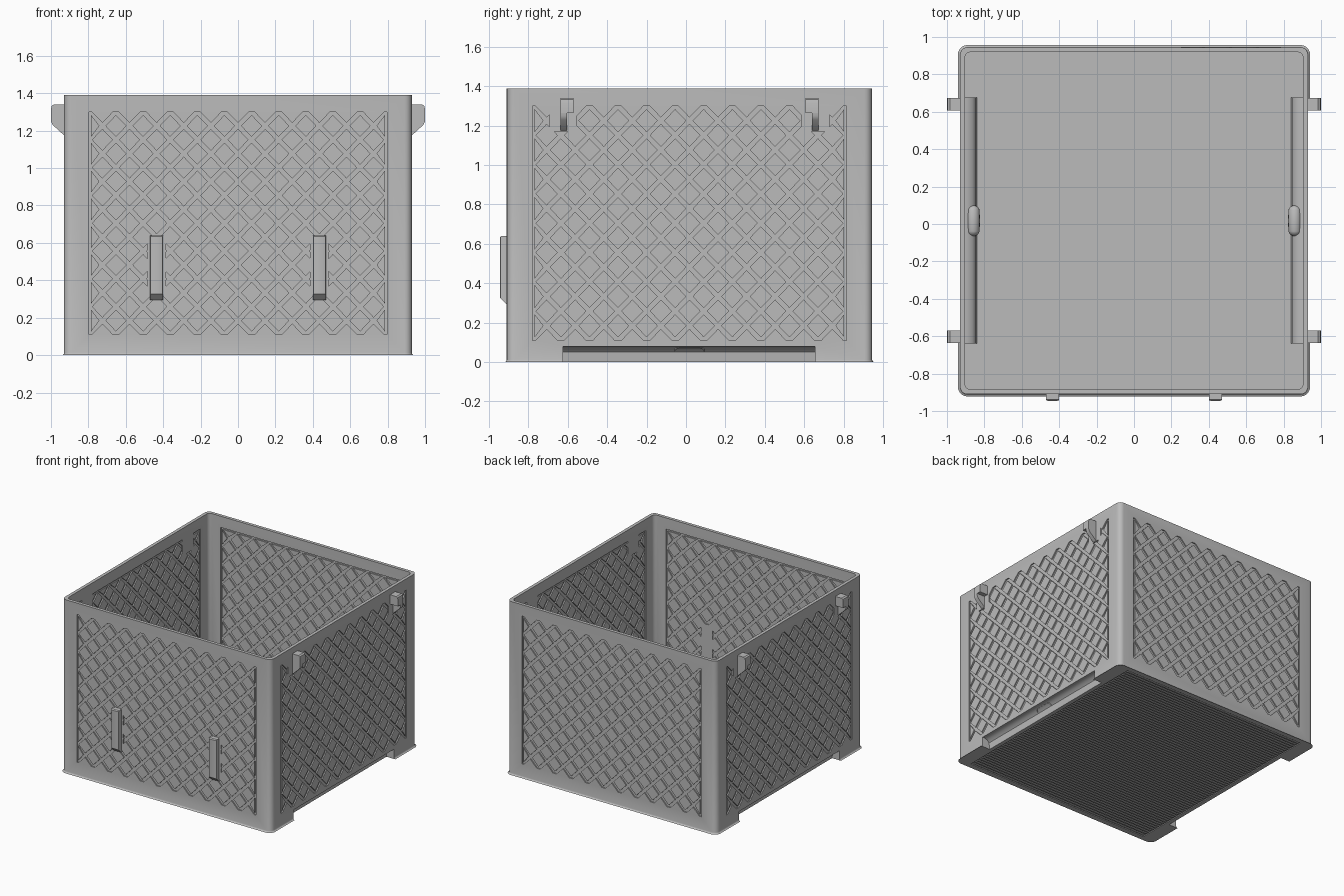
import bpy, bmesh, math
from mathutils import Vector, Matrix

if "Cube" in bpy.data.objects:
    bpy.data.objects.remove(bpy.data.objects["Cube"], do_unlink=True)

# Single grey plastic
grey = bpy.data.materials.new("grey_plastic")
grey.use_nodes = True
colour = (0.5, 0.5, 0.5, 1)
grey.diffuse_color = colour
grey.node_tree.nodes["Principled BSDF"].inputs["Base Color"].default_value = colour

# Main dimensions
HX, Y0, Y1, H = 0.93, -0.91, 0.945, 1.39
YC = (Y0 + Y1) / 2
T = 0.026                      # wall thickness
P, COLS, ROWS = 0.145, 11, 8   # lattice pitch and counts
W = P * COLS / 2               # half width of a lattice panel
Z0, Z1 = 0.11, 1.3
PZ = (Z1 - Z0) / ROWS
GAP, DEPTH = 0.016, 0.009


def finish(bm, name):
    bmesh.ops.recalc_face_normals(bm, faces=bm.faces[:])
    mesh = bpy.data.meshes.new(name)
    bm.to_mesh(mesh)
    bm.free()
    mesh.materials.append(grey)
    ob = bpy.data.objects.new(name, mesh)
    bpy.context.collection.objects.link(ob)
    return ob


def add_prism(bm, points, lo, hi, place):
    """Extrude a 2D outline between lo and hi; place(a, b, t) gives xyz."""
    ends = [[bm.verts.new(place(a, b, t)) for a, b in points] for t in (lo, hi)]
    bm.faces.new(ends[0])
    bm.faces.new(ends[1][::-1])
    n = len(points)
    for i in range(n):
        j = (i + 1) % n
        bm.faces.new((ends[0][i], ends[0][j], ends[1][j], ends[1][i]))


def add_box(bm, x, y, z):
    add_prism(bm, [(x[0], y[0]), (x[1], y[0]), (x[1], y[1]), (x[0], y[1])],
              z[0], z[1], lambda a, b, t: (a, b, t))


def box(name, x, y, z):
    bm = bmesh.new()
    add_box(bm, x, y, z)
    return finish(bm, name)


def rounded_box(name, x, y, z, radius, foot):
    """Box with rounded upright edges and a rounded bottom rim."""
    bm = bmesh.new()
    add_box(bm, x, y, z)
    upright = [e for e in bm.edges if abs(e.verts[0].co.z - e.verts[1].co.z) > 0.1]
    bmesh.ops.bevel(bm, geom=upright, offset=radius, segments=5, profile=0.5, affect='EDGES')
    rim = [e for e in bm.edges if all(abs(v.co.z - z[0]) < 1e-5 for v in e.verts)]
    bmesh.ops.bevel(bm, geom=rim, offset=foot, segments=3, profile=0.5, affect='EDGES')
    return finish(bm, name)


def cut(target, cutter):
    mod = target.modifiers.new("cut", 'BOOLEAN')
    mod.operation, mod.solver, mod.object = 'DIFFERENCE', 'EXACT', cutter
    bpy.context.view_layer.objects.active = target
    bpy.ops.object.modifier_apply(modifier=mod.name)
    bpy.data.objects.remove(cutter, do_unlink=True)


def capsule(name, centre, radius, half):
    """Pill shape lying along y."""
    bm = bmesh.new()
    bmesh.ops.create_uvsphere(bm, u_segments=16, v_segments=12, radius=radius,
                              matrix=Matrix.Rotation(math.pi / 2, 4, 'X'))
    for v in bm.verts:
        if abs(v.co.y) > 1e-4:
            v.co.y += math.copysign(half - radius, v.co.y)
        v.co += Vector(centre)
    return finish(bm, name)


# Crate shell with open lattice windows
shell = rounded_box("crate_shell", (-HX, HX), (Y0, Y1), (0, H), 0.04, 0.012)
cut(shell, rounded_box("inner_cutter", (T - HX, HX - T), (Y0 + T, Y1 - T), (0.03, 1.6), 0.03, 0.018))
cut(shell, box("window_cutter_y", (-W, W), (-1.2, 1.2), (Z0, Z1)))
cut(shell, box("window_cutter_x", (-1.2, 1.2), (YC - W, YC + W), (Z0, Z1)))
cut(shell, box("underside_cutter", (-0.83, 0.83), (Y0 + 0.03, Y1 - 0.03), (-0.1, 0.006)))

# Lower side channels, seen inside as raised ledges
CHANNEL = [(0.96, -0.02), (0.96, 0.078), (0.91, 0.078), (0.885, 0.07), (0.868, 0.052), (0.86, -0.02)]
LEDGE = [(0.92, 0.012), (0.92, 0.1), (0.895, 0.098), (0.865, 0.087), (0.846, 0.065), (0.838, 0.012)]
for side, label in ((1, "left"), (-1, "right")):
    def along_y(a, b, t):
        return (side * a, t, b)
    bm = bmesh.new()
    add_prism(bm, LEDGE, -0.64, 0.675, along_y)
    ledge = finish(bm, label + "_channel_ledge")
    for part in (shell, ledge):
        bm = bmesh.new()
        add_prism(bm, CHANNEL, -0.625, 0.655, along_y)
        cut(part, finish(bm, "channel_cutter"))
    # Finger bulge in the middle of the ledge, hollow underneath
    bulge = capsule(label + "_finger_bulge", (side * 0.86, YC, 0.072), 0.036, 0.083)
    cut(bulge, capsule("bulge_cutter", (side * 0.872, YC, 0.055), 0.03, 0.075))

# Fine ribs under the floor
bm = bmesh.new()
pitch = 0.028
count = int((Y1 - Y0 - 0.08) / pitch)
for i in range(count + 1):
    y = YC + (i - count / 2) * pitch
    add_box(bm, (-0.82, 0.82), (y - 0.007, y + 0.007), (0, 0.008))
finish(bm, "underside_ribs")


def lattice(name, location, turn, patches):
    """Thin sheet with raised diamonds on both faces; local -y is outward."""
    bm = bmesh.new()
    edge = W + 0.005
    add_box(bm, (-edge, edge), (DEPTH, T - DEPTH), (Z0 - 0.005, Z1 + 0.005))
    for lo, hi, top in ((0, DEPTH, Z1), (T - DEPTH, T, Z1 - 0.012)):
        for j in range(2 * ROWS + 1):
            shift = 0.5 * (j % 2)
            for k in range(COLS + j % 2):
                u = (k - (COLS - 1) / 2 - shift) * P
                z = Z0 + j * PZ / 2
                r, s = P / 2 - GAP, PZ / 2 - GAP
                corners = [(u - r, z), (u, z + s), (u + r, z), (u, z - s)]
                lim = W - 0.012
                corners = [(max(-lim, min(lim, a)), max(Z0, min(top, b))) for a, b in corners]
                add_prism(bm, corners, lo, hi, lambda a, b, t: (a, t, b))
    # Solid backing behind the fittings
    for u, half, low, high in patches:
        add_box(bm, (u - half, u + half), (0, T), (low, high))
    ob = finish(bm, name)
    ob.location = location
    ob.rotation_euler.z = math.radians(turn)


LOOPS = [(-0.435, 0.05, 0.31, 0.63), (0.435, 0.05, 0.31, 0.63)]
HOOKS = [(-0.64, 0.07, 1.17, Z1), (0.64, 0.07, 1.17, Z1)]
lattice("front_lattice", (0, Y0, 0), 0, LOOPS)
lattice("left_lattice", (HX, YC, 0), 90, HOOKS)
lattice("back_lattice", (0, Y1, 0), 180, [])
lattice("right_lattice", (-HX, YC, 0), 270, HOOKS)

# Side hooks: wide head on a narrow stem
HEAD = [(0.92, 1.34), (0.985, 1.34), (0.996, 1.332), (1.0, 1.315), (1.0, 1.265), (0.92, 1.265)]
STEM = [(0.92, 1.28), (1.0, 1.28), (1.0, 1.25), (0.99, 1.23), (0.93, 1.175), (0.92, 1.175)]
for side, label in ((1, "left"), (-1, "right")):
    for end, where in ((-1, "front"), (1, "back")):
        bm = bmesh.new()
        for profile, inner in ((HEAD, 0.588), (STEM, 0.622)):
            add_prism(bm, profile, YC + end * inner, YC + end * 0.655,
                      lambda a, b, t: (side * a, t, b))
        finish(bm, f"{label}_{where}_hook")

# Front brackets with a sloped lower end
BRACKET = [(-0.9, 0.64), (-0.938, 0.64), (-0.945, 0.633), (-0.945, 0.327), (-0.912, 0.295), (-0.9, 0.295)]
for side, label in ((1, "left"), (-1, "right")):
    bm = bmesh.new()
    add_prism(bm, BRACKET, side * 0.4, side * 0.47, lambda a, b, t: (t, a, b))
    outer = [e for e in bm.edges if all(v.co.y < -0.944 for v in e.verts)
             and abs(e.verts[0].co.z - e.verts[1].co.z) > 0.1]
    bmesh.ops.bevel(bm, geom=outer, offset=0.008, segments=2, profile=0.5, affect='EDGES')
    finish(bm, label + "_front_bracket")

# Smooth the rounded parts, keep the hard edges
for ob in bpy.data.objects:
    if ob.type == 'MESH' and any(w in ob.name for w in ("shell", "ledge", "bulge", "hook", "bracket")):
        bpy.ops.object.select_all(action='DESELECT')
        ob.select_set(True)
        bpy.context.view_layer.objects.active = ob
        bpy.ops.object.shade_smooth_by_angle(angle=math.radians(35))
